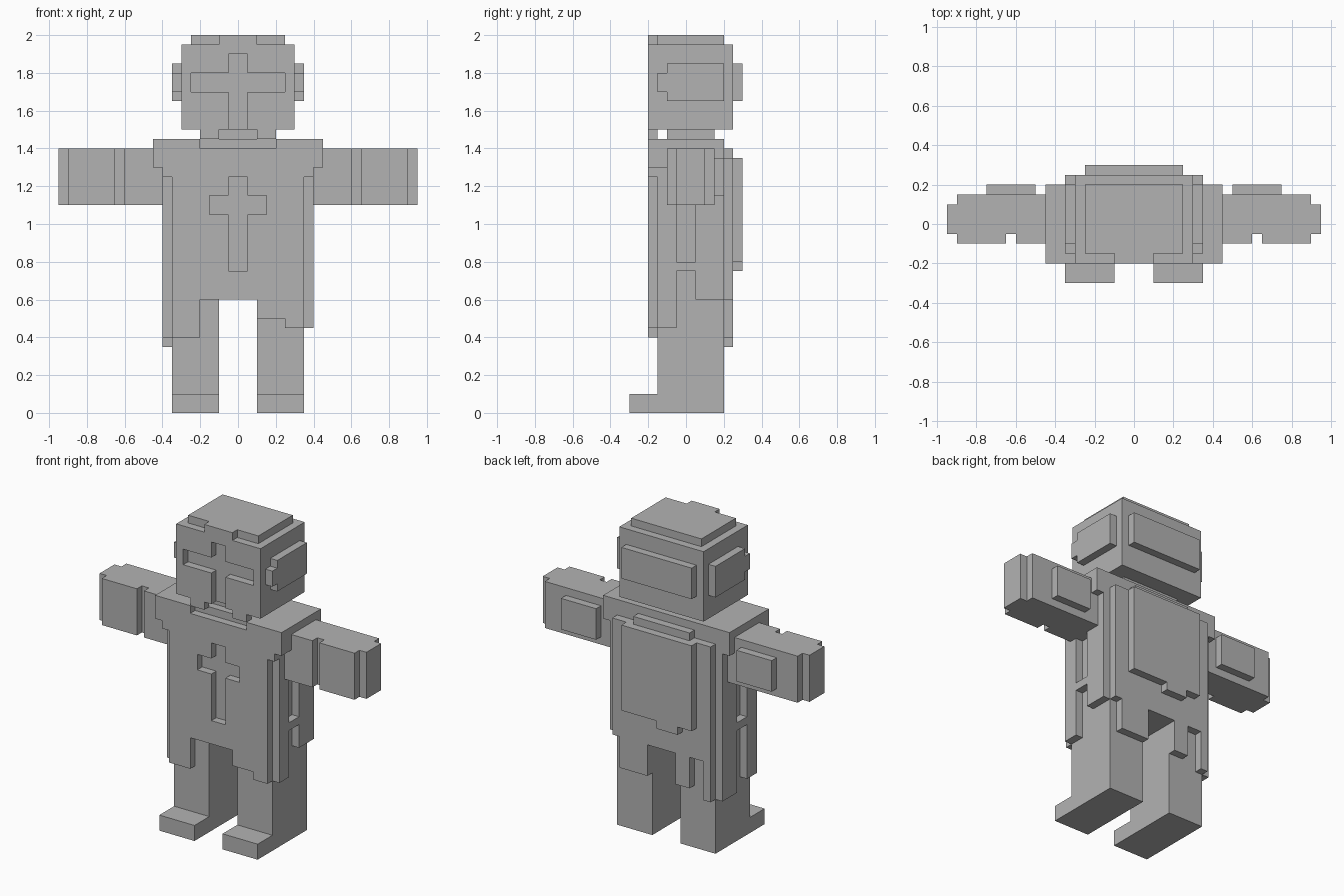
import bpy, bmesh, math
from mathutils import Vector

if "Cube" in bpy.data.objects:
    bpy.data.objects.remove(bpy.data.objects["Cube"])

U = 0.05  # edge of one block; all sizes below are in blocks

grey = bpy.data.materials.new("plain_grey")
grey.diffuse_color = (0.45, 0.45, 0.45, 1)
grey.use_nodes = True
grey.node_tree.nodes["Principled BSDF"].inputs["Base Color"].default_value = grey.diffuse_color


def box(x0, x1, y0, y1, z0, z1):
    return {(x, y, z) for x in range(x0, x1) for y in range(y0, y1) for z in range(z0, z1)}


def both(x0, x1, *rest):
    return box(x0, x1, *rest) | box(-x1, -x0, *rest)


def hem(steps, y0, y1, top):
    """Row of hanging strips (x0, x1, bottom) forming a ragged cloth edge."""
    cells = set()
    for x0, x1, bottom in steps:
        cells |= box(x0, x1, y0, y1, bottom, top)
    return cells


parts = {}

# Legs and feet
for side, x0 in (("right", 2), ("left", -7)):
    parts[side + "_leg"] = box(x0, x0 + 5, -3, 4, 2, 12)
    parts[side + "_foot"] = box(x0, x0 + 5, -6, 4, 0, 2)

# Torso core, shoulders, and the notch under the chin
parts["torso"] = box(-7, 7, -3, 4, 12, 29)
parts["shoulders"] = (box(-9, 9, -4, 4, 26, 29) | box(-8, 8, -4, 4, 25, 26)) - box(-4, 4, -4, -3, 28, 29)

# Front cloth with a cross cut into it
front = hem([(-7, -4, 8), (-4, 2, 12), (2, 5, 10), (5, 7, 9)], -4, -3, 25)
parts["front_cloth"] = front - box(-1, 1, -4, -3, 15, 25) - box(-3, 3, -4, -3, 21, 23)

# Side cloth: front strip, back strip, and a bridge under the open slot
for side, x0, front_z, back_z in (("right", 7, 9, 12), ("left", -8, 8, 7)):
    parts[side + "_side_cloth"] = (box(x0, x0 + 1, -3, -1, front_z, 25)
                                   | box(x0, x0 + 1, 1, 4, back_z, 25)
                                   | box(x0, x0 + 1, -1, 1, 15, 16)
                                   | box(x0, x0 + 1, -1, 1, 22, 25))

# Back cloth and raised back panel
parts["back_cloth"] = hem([(-7, -6, 7), (-6, -4, 12), (-4, -2, 8), (-2, 2, 12),
                           (2, 6, 8), (6, 7, 12)], 4, 5, 27) | box(-4, 4, 4, 5, 27, 28)
parts["back_panel"] = hem([(-5, -3, 16), (-3, 0, 15), (0, 5, 16)], 5, 6, 27)

# Arms with wrist groove, narrower hand end and elbow plate
arms = both(8, 18, -2, 3, 22, 28) - both(12, 13, -2, -1, 22, 28)
arms |= both(18, 19, -1, 2, 22, 28) | both(10, 15, 3, 4, 23, 27)
parts["right_arm"] = {c for c in arms if c[0] >= 0}
parts["left_arm"] = {c for c in arms if c[0] < 0}

# Neck and head with visor slot
parts["neck"] = box(-4, 4, -2, 3, 29, 30)
parts["cheek_guards"] = both(2, 4, -4, -3, 29, 30)
parts["head"] = box(-6, 6, -4, 5, 30, 39) - box(-5, 5, -4, -3, 34, 36) - box(-1, 1, -4, -3, 30, 38)
parts["head_cap"] = box(-5, 5, -3, 4, 39, 40) | box(-2, 2, -4, -3, 39, 40)
parts["ear_guards"] = both(6, 7, -2, 4, 33, 37) | both(6, 7, -3, -2, 34, 36)
parts["head_back_plate"] = box(-5, 5, 5, 6, 33, 37)

solid = set().union(*parts.values())
claimed = set()


def skin(name, cells):
    """Wrap the exposed sides of a part's blocks in a mesh with merged flat faces."""
    bm = bmesh.new()
    corners = {}

    def vert(p):
        if p not in corners:
            corners[p] = bm.verts.new(Vector(p) * U)
        return corners[p]

    for c in cells:
        for axis in range(3):
            a, b = (axis + 1) % 3, (axis + 2) % 3
            for step in (0, 1):
                n = list(c)
                n[axis] += 2 * step - 1
                if tuple(n) in solid:
                    continue
                ring = []
                for da, db in ((0, 0), (1, 0), (1, 1), (0, 1)):
                    p = list(c)
                    p[axis] += step
                    p[a] += da
                    p[b] += db
                    ring.append(vert(tuple(p)))
                bm.faces.new(ring if step else ring[::-1])
    bmesh.ops.dissolve_limit(bm, angle_limit=math.radians(1), verts=bm.verts[:], edges=bm.edges[:])
    mesh = bpy.data.meshes.new(name)
    bm.to_mesh(mesh)
    bm.free()
    mesh.materials.append(grey)
    bpy.context.collection.objects.link(bpy.data.objects.new(name, mesh))


for name, cells in parts.items():
    skin(name, cells - claimed)
    claimed |= cells
